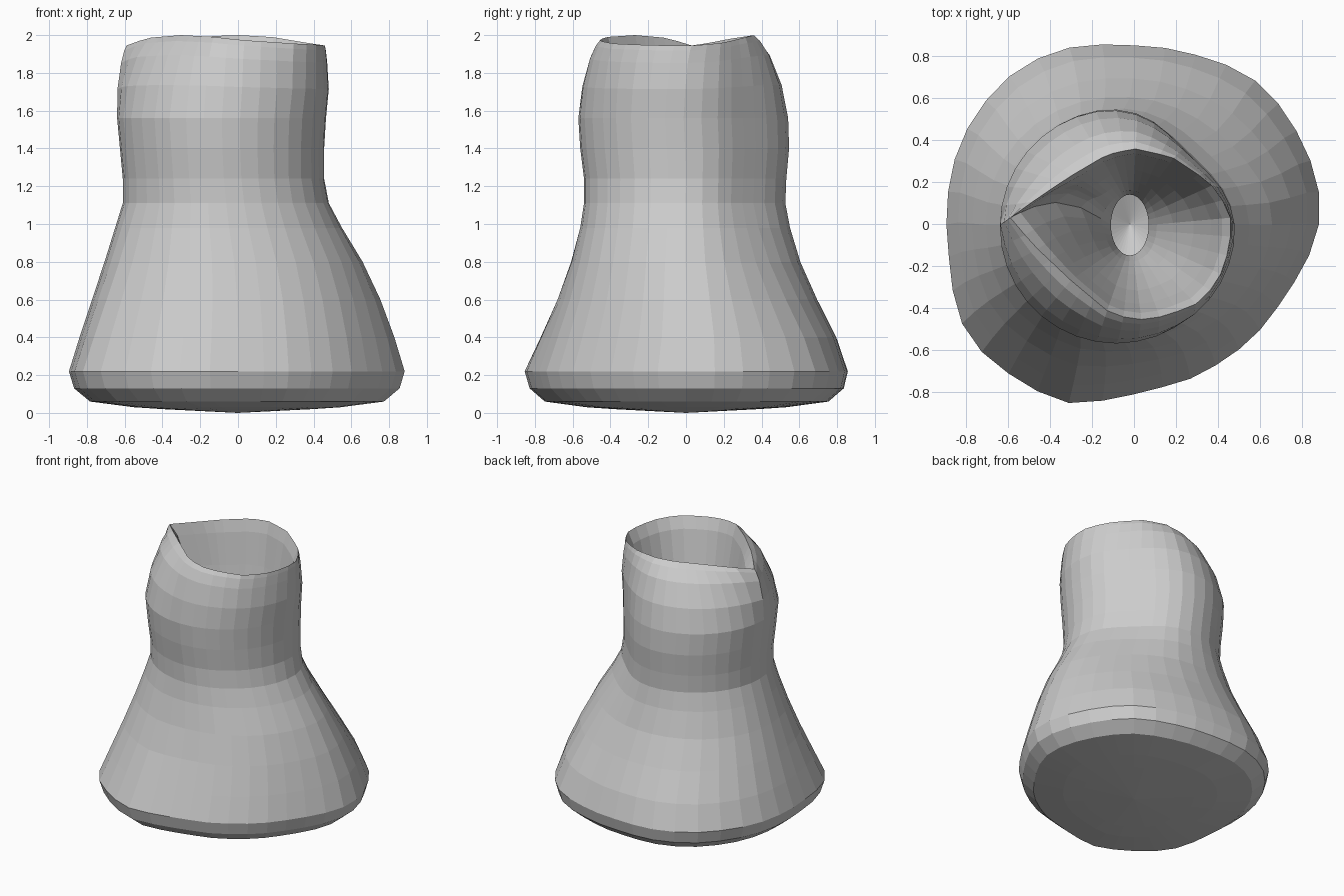
import bpy, bmesh, math
from mathutils import Vector

if "Cube" in bpy.data.objects:
    bpy.data.objects.remove(bpy.data.objects["Cube"])

N = 36

# Outline of the flared base, seen from above
BASE = [(.89, .04), (.87, .22), (.8, .4), (.69, .57), (.55, .71), (.37, .79), (.15, .84),
        (-.09, .86), (-.28, .85), (-.44, .8), (-.6, .7), (-.73, .56), (-.83, .39),
        (-.88, .2), (-.89, 0), (-.87, -.27), (-.83, -.45), (-.73, -.6), (-.52, -.77),
        (-.28, -.86), (-.1, -.83), (.08, -.79), (.28, -.73), (.46, -.63), (.6, -.5),
        (.73, -.33), (.83, -.15)]

# Pinched mouth: x, y, z
RIM = [(.46, .06, 1.945), (.36, .2, 1.96), (.18, .32, 1.99), (0, .36, 2), (-.13, .33, 1.995),
       (-.3, .23, 1.98), (-.45, .13, 1.96), (-.59, .03, 1.945), (-.48, -.1, 1.985),
       (-.3, -.27, 2), (-.12, -.42, 1.99), (0, -.46, 1.975), (.15, -.44, 1.965),
       (.3, -.38, 1.955), (.4, -.28, 1.95), (.46, -.1, 1.945)]


def sample(outline, cx, cy):
    """Cast N evenly spaced rays from a centre onto a closed outline."""
    pts = [Vector((*p, 0)) if len(p) == 2 else Vector(p) for p in outline]
    ring = []
    for i in range(N):
        a = 2 * math.pi * i / N
        dx, dy = math.cos(a), math.sin(a)
        for p, q in zip(pts, pts[1:] + pts[:1]):
            sp = dx * (p.y - cy) - dy * (p.x - cx)
            sq = dx * (q.y - cy) - dy * (q.x - cx)
            if sp <= 0 < sq:
                hit = p.lerp(q, sp / (sp - sq))
                if (hit.x - cx) * dx + (hit.y - cy) * dy > 0:
                    ring.append(hit)
                    break
    return ring


def ellipse(x0, x1, y0, y1, z, flat=0):
    """Oval ring, optionally flattened on its back right side."""
    ring = []
    for i in range(N):
        a = 2 * math.pi * i / N
        s = 1 - flat * max(0, math.cos(a - math.pi / 4)) ** 8
        ring.append(Vector(((x0 + x1) / 2 + (x1 - x0) / 2 * s * math.cos(a),
                            (y0 + y1) / 2 + (y1 - y0) / 2 * s * math.sin(a), z)))
    return ring


base = sample(BASE, 0, 0)
rim = sample(RIM, -.05, .03)
rings = []

# Underside
for z, s in ((.02, .45), (.03, .62), (.06, .88), (.13, .975)):
    rings.append([Vector((p.x * s, p.y * s, z)) for p in base])

# Flared body and neck: z, left, right, front, back, roundness
for z, x0, x1, y0, y1, t in (
        (.22, -.89, .89, -.865, .86, 0), (.4, -.835, .835, -.785, .8, .15),
        (.6, -.77, .76, -.695, .7, .35), (.8, -.705, .665, -.62, .61, .6),
        (.98, -.65, .555, -.565, .555, .85), (1.11, -.61, .485, -.54, .53, 1),
        (1.24, -.61, .46, -.54, .535, 1), (1.4, -.625, .46, -.56, .55, 1),
        (1.56, -.64, .47, -.57, .545, 1)):
    flare = [Vector(((x0 + x1) / 2 + p.x / .885 * (x1 - x0) / 2,
                     (y0 + y1) / 2 + p.y / .86 * (y1 - y0) / 2, z)) for p in base]
    rings.append([a.lerp(b, t) for a, b in zip(flare, ellipse(x0, x1, y0, y1, z, .12))])

# Shoulder of the mouth closing in to the rim
neck = ellipse(-.65, .49, -.575, .55, 0, .12)
for w, h in ((.2, .4), (.52, .76), (.8, .93), (1, 1)):
    rings.append([Vector((*n.lerp(r, w).xy, 1.56 + (r.z - 1.56) * h)) for n, r in zip(neck, rim)])

# Funnel-shaped cavity with a fold running in from the left corner
throat = ellipse(-.11, .07, -.15, .14, 0)
for z, w in ((1.88, .1), (1.65, .24), (1.35, .45), (1.05, .7), (.8, .9), (.6, 1), (.42, 1)):
    ring = []
    for i, (r, t) in enumerate(zip(rim, throat)):
        p = r.lerp(t, w)
        fold = .09 * math.sin(math.pi * w) * max(0, -math.cos(2 * math.pi * i / N)) ** 8
        ring.append(Vector((p.x, p.y + fold, z + (r.z - 1.965) * (1 - w))))
    rings.append(ring)

bm = bmesh.new()
loops = [[bm.verts.new(p) for p in ring] for ring in rings]
for a, b in zip(loops, loops[1:]):
    for i in range(N):
        j = (i + 1) % N
        bm.faces.new((a[i], a[j], b[j], b[i]))

# Close the underside and the cavity floor
for loop, point, flip in ((loops[0], (0, 0, 0), True), (loops[-1], (-.02, 0, .36), False)):
    c = bm.verts.new(point)
    for i in range(N):
        tri = (loop[i], loop[(i + 1) % N], c)
        bm.faces.new(tri[::-1] if flip else tri)
bmesh.ops.recalc_face_normals(bm, faces=bm.faces)

mesh = bpy.data.meshes.new("pinched_vessel")
bm.to_mesh(mesh)
bm.free()
vessel = bpy.data.objects.new("pinched_vessel", mesh)
bpy.context.collection.objects.link(vessel)
